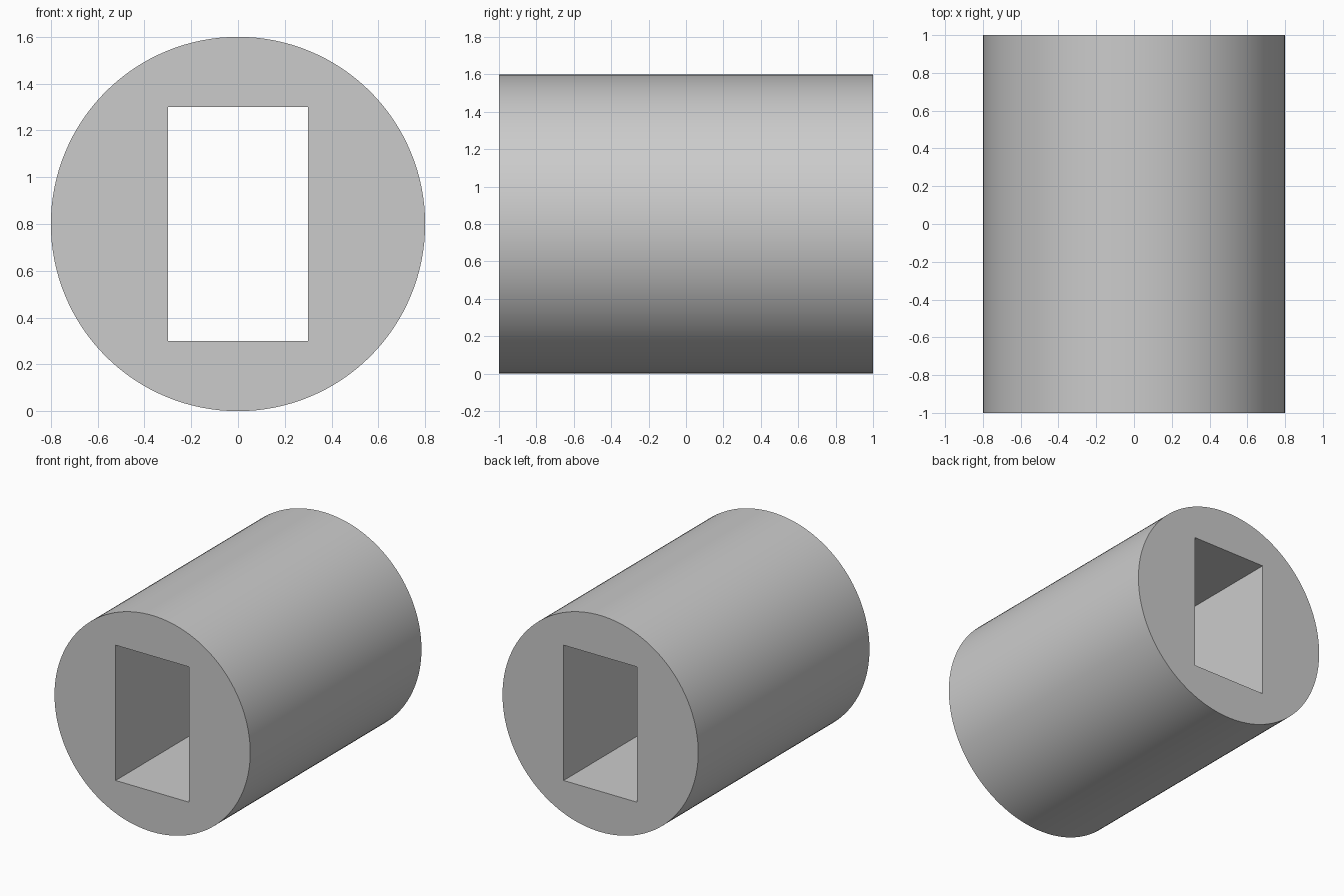
import bpy
import math

default_cube = bpy.data.objects.get("Cube")
if default_cube:
    bpy.data.objects.remove(default_cube, do_unlink=True)

RADIUS, LENGTH = 0.8, 2.0
SLOT_WIDTH, SLOT_HEIGHT = 0.6, 1.0
CENTRE = (0, 0, RADIUS)

# Plain grey material
grey = bpy.data.materials.new("light_grey")
grey.use_nodes = True
colour = (0.6, 0.6, 0.6, 1)
grey.diffuse_color = colour
grey.node_tree.nodes["Principled BSDF"].inputs["Base Color"].default_value = colour

# Slot cutter, longer than the body so it passes right through
bpy.ops.mesh.primitive_cube_add(size=1, location=CENTRE)
cutter = bpy.context.object
cutter.name = "slot_cutter"
cutter.scale = (SLOT_WIDTH, LENGTH * 1.2, SLOT_HEIGHT)
bpy.ops.object.transform_apply(location=False, rotation=False, scale=True)
cutter.data.materials.append(grey)
cutter.hide_render = True

# Round body lying along y
bpy.ops.mesh.primitive_cylinder_add(vertices=128, radius=RADIUS, depth=LENGTH,
                                    location=CENTRE, rotation=(math.pi / 2, 0, 0))
body = bpy.context.object
body.name = "slotted_cylinder"
bpy.ops.object.transform_apply(location=False, rotation=True, scale=False)
body.data.materials.append(grey)

# Cut the rectangular slot, then drop the cutter
cut = body.modifiers.new("slot", "BOOLEAN")
cut.operation = "DIFFERENCE"
cut.solver = "EXACT"
cut.object = cutter
bpy.ops.object.modifier_apply(modifier=cut.name)
bpy.data.objects.remove(cutter, do_unlink=True)

# Smooth round side, crisp rims and slot corners
bpy.ops.object.shade_smooth_by_angle(angle=math.radians(30))
